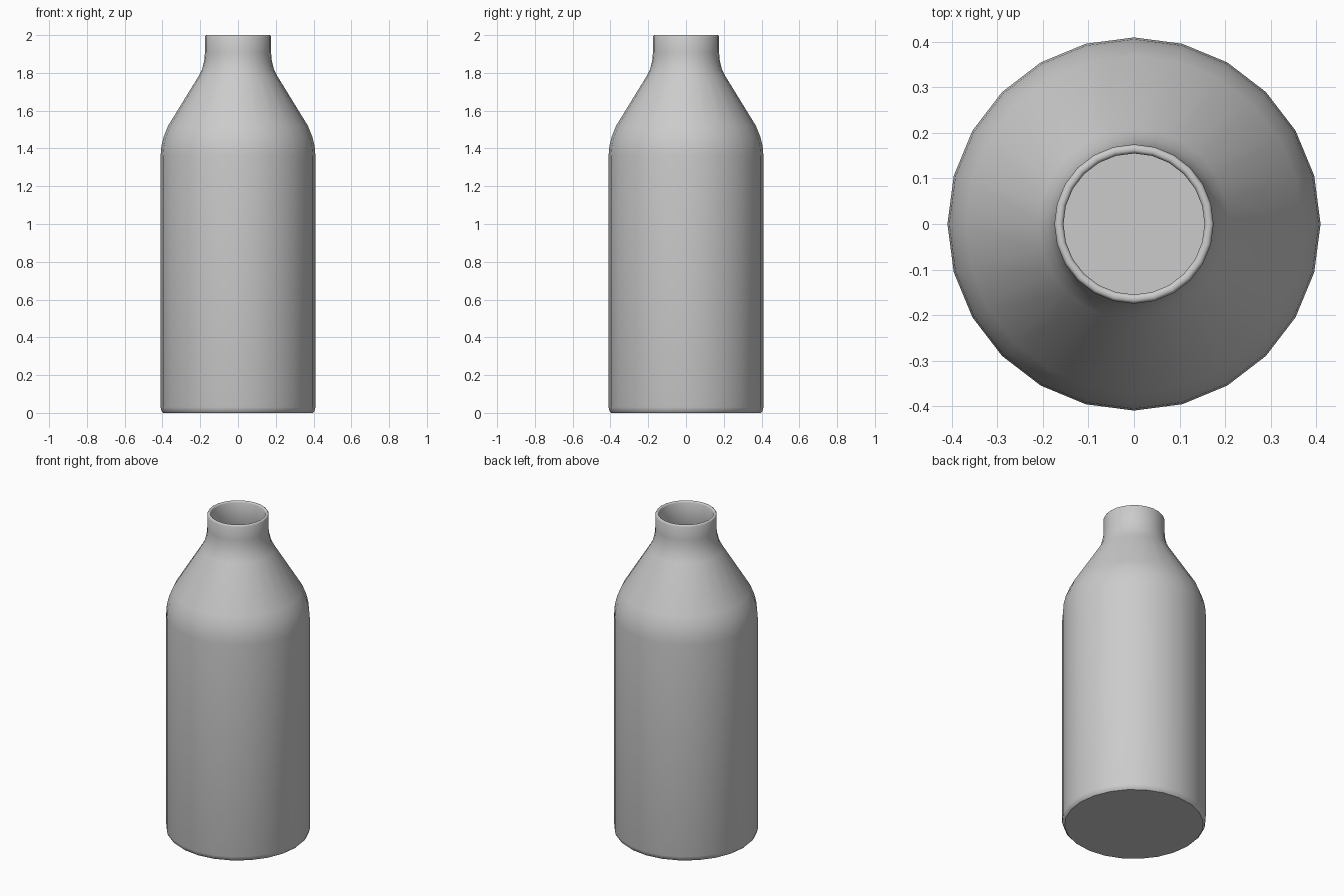
import bpy
import bmesh
import math

cube = bpy.data.objects.get("Cube")
if cube:
    bpy.data.objects.remove(cube, do_unlink=True)

SIDES = 24
WALL = 0.02

# Single grey material
grey = bpy.data.materials.new("plain grey")
grey.use_nodes = True
colour = (0.6, 0.6, 0.6, 1)
grey.diffuse_color = colour
grey.node_tree.nodes["Principled BSDF"].inputs["Base Color"].default_value = colour

# Outer profile (radius, height): foot, body, shoulder, neck
outer = [(0.395, 0), (0.405, 0.01), (0.41, 0.03), (0.41, 1.36), (0.406, 1.41),
         (0.394, 1.46), (0.37, 1.52), (0.21, 1.78), (0.19, 1.82),
         (0.178, 1.87), (0.175, 1.91), (0.175, 1.992)]
# Rounded lip, then the inner wall down to the floor
lip = [(0.172, 1.998), (0.168, 2), (0.162, 2), (0.158, 1.998)]
inner = [(r - WALL, max(z, WALL)) for r, z in reversed(outer[2:])]
profile = outer + lip + inner


def lathe(name, points, material):
    """Spin a profile about z, closing the first and last rings."""
    bm = bmesh.new()
    rings = []
    for r, z in points:
        rings.append([bm.verts.new((r * math.cos(a), r * math.sin(a), z))
                      for a in (math.tau * i / SIDES for i in range(SIDES))])
    for low, high in zip(rings, rings[1:]):
        for i in range(SIDES):
            j = (i + 1) % SIDES
            bm.faces.new((low[i], low[j], high[j], high[i]))
    bm.faces.new(rings[0][::-1])
    bm.faces.new(rings[-1])
    mesh = bpy.data.meshes.new(name)
    bm.to_mesh(mesh)
    bm.free()
    mesh.materials.append(material)
    obj = bpy.data.objects.new(name, mesh)
    bpy.context.collection.objects.link(obj)
    return obj


bottle = lathe("bottle", profile, grey)
bpy.ops.object.select_all(action="DESELECT")
bottle.select_set(True)
bpy.context.view_layer.objects.active = bottle
bpy.ops.object.shade_smooth_by_angle(angle=math.radians(40))
